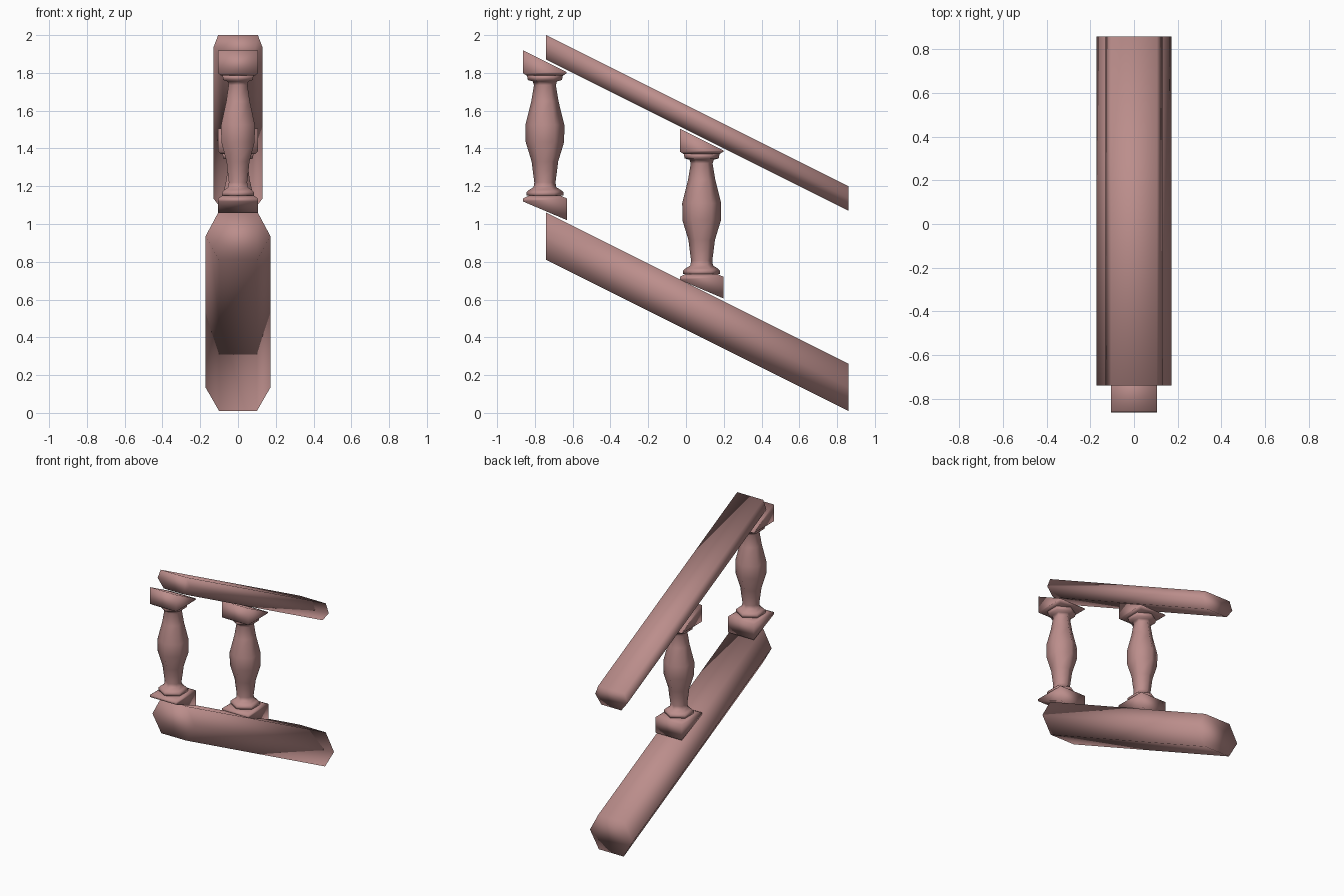
import bpy, bmesh, math

cube = bpy.data.objects.get("Cube")
if cube:
    bpy.data.objects.remove(cube, do_unlink=True)

SLOPE = -0.5

# One dusty pink stone colour
stone = bpy.data.materials.new("dusty_pink_stone")
stone.use_nodes = True
colour = (0.5, 0.27, 0.26, 1)
stone.diffuse_color = colour
stone.node_tree.nodes["Principled BSDF"].inputs["Base Color"].default_value = colour


def loft(name, rings):
    """Skin a list of closed point rings, cap both ends and shade smooth."""
    bm = bmesh.new()
    loops = [[bm.verts.new(p) for p in ring] for ring in rings]
    for a, b in zip(loops, loops[1:]):
        n = len(a)
        for i in range(n):
            j = (i + 1) % n
            bm.faces.new((a[i], a[j], b[j], b[i]))
    bm.faces.new(loops[0])
    bm.faces.new(loops[-1])
    bmesh.ops.recalc_face_normals(bm, faces=bm.faces)
    for f in bm.faces:
        f.smooth = True
    mesh = bpy.data.meshes.new(name)
    bm.to_mesh(mesh)
    bm.free()
    mesh.materials.append(stone)
    obj = bpy.data.objects.new(name, mesh)
    bpy.context.collection.objects.link(obj)
    return obj


def rail(name, top, height, half_widths):
    """Sloping six-sided rail with upright ends."""
    t, m, b = half_widths
    section = [(-t, 0), (t, 0), (m, -height / 2),
               (b, -height), (-b, -height), (-m, -height / 2)]
    front, back = -0.74, 0.86
    loft(name, [[(x, y, top + z + SLOPE * (y - front)) for x, z in section]
                for y in (front, back)])


def block(name, y, levels):
    """Square block; each level is (half_x, half_y, z, slope)."""
    loft(name, [[(sx * hx, y + sy * hy, z + slope * sy * hy)
                 for sx, sy in ((-1, -1), (1, -1), (1, 1), (-1, 1))]
                for hx, hy, z, slope in levels])


# Turned profile as (radius, height above the base block)
PROFILE = [(0.098, 0), (0.098, 0.018), (0.085, 0.03), (0.06, 0.045),
           (0.056, 0.07), (0.064, 0.13), (0.07, 0.18), (0.102, 0.285),
           (0.103, 0.375), (0.072, 0.5), (0.058, 0.585), (0.064, 0.605),
           (0.09, 0.612), (0.095, 0.636)]


def baluster(prefix, y, z):
    # Base block with sloping underside and chamfered top
    block(prefix + "_base", y, [(0.105, 0.116, z - 0.08, SLOPE * 0.85),
                                (0.105, 0.116, z - 0.015, 0),
                                (0.085, 0.085, z, 0)])
    # Six-sided turned shaft
    angles = [math.radians(90 + 60 * i) for i in range(6)]
    loft(prefix + "_shaft", [[(r * math.cos(a), y + r * math.sin(a), z + h)
                              for a in angles] for r, h in PROFILE])
    # Cap block with sloping top that meets the handrail
    block(prefix + "_cap", y, [(0.09, 0.095, z + 0.635, 0),
                               (0.105, 0.115, z + 0.648, 0),
                               (0.105, 0.115, z + 0.712, SLOPE)])


rail("handrail", 2.0, 0.13, (0.105, 0.13, 0.08))
rail("bottom_rail", 1.06, 0.25, (0.105, 0.172, 0.1))
baluster("front_baluster", -0.747, 1.15)
baluster("rear_baluster", 0.083, 0.735)
